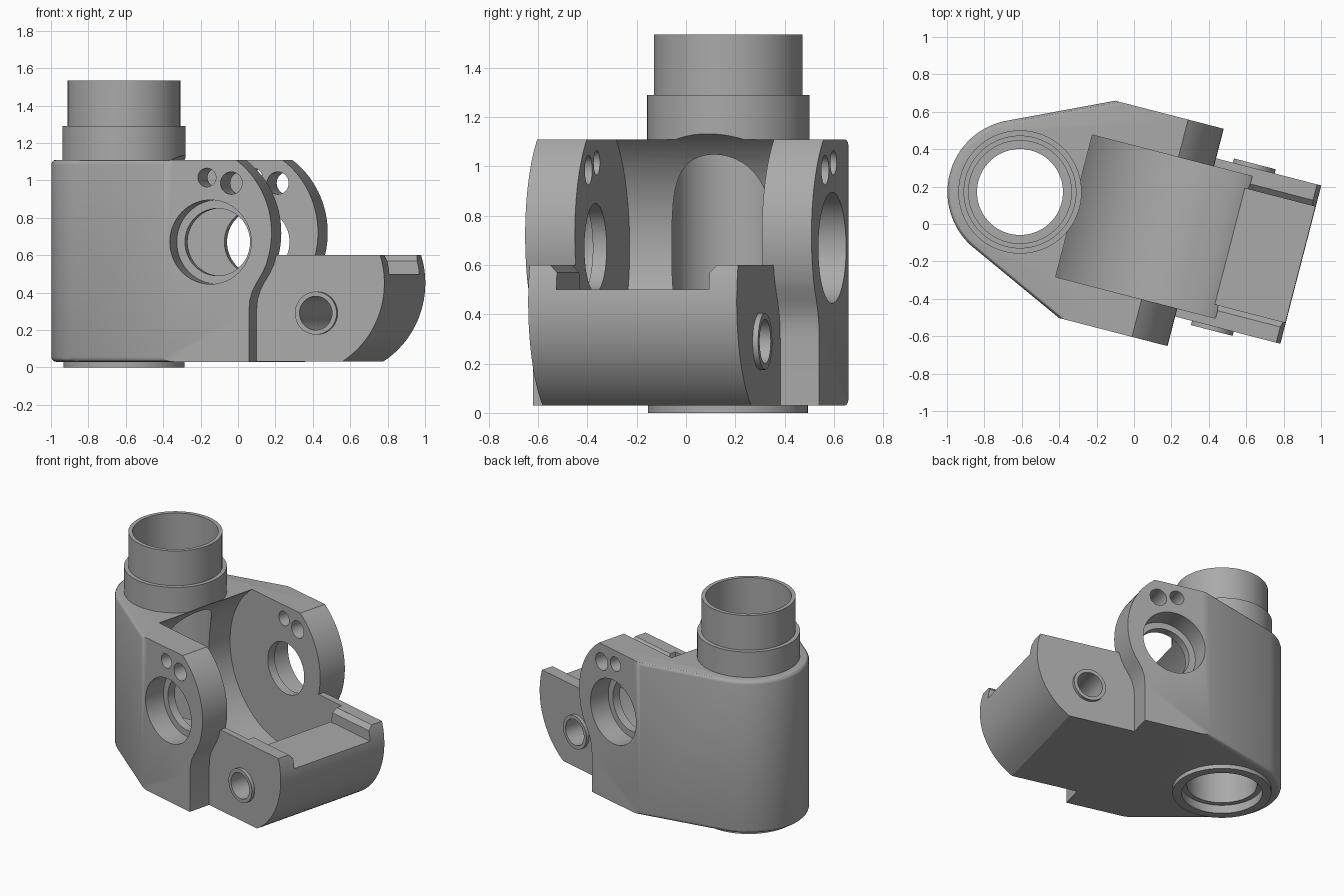
import bpy, bmesh, math
from mathutils import Matrix, Vector

cube = bpy.data.objects.get("Cube")
if cube:
    bpy.data.objects.remove(cube)

metal = bpy.data.materials.new("grey metal")
metal.use_nodes = True
GREY = (0.4, 0.4, 0.4, 1)
metal.diffuse_color = GREY
metal.node_tree.nodes["Principled BSDF"].inputs["Base Color"].default_value = GREY


def prism(name, points, low, high, sideways=False, round_edges=None):
    """Extrude an outline upward (x, y) or sideways along y (x, z)."""
    bm = bmesh.new()
    place = (lambda a, b: (a, low, b)) if sideways else (lambda a, b: (a, b, low))
    face = bm.faces.new([bm.verts.new(place(a, b)) for a, b in points])
    move = Vector((0, high - low, 0) if sideways else (0, 0, high - low))
    new = bmesh.ops.extrude_face_region(bm, geom=[face])["geom"]
    bmesh.ops.translate(bm, vec=move, verts=[g for g in new if isinstance(g, bmesh.types.BMVert)])
    if round_edges:
        edges = [e for e in bm.edges if round_edges(e)]
        bmesh.ops.bevel(bm, geom=edges, offset=0.025, segments=3, profile=0.5, affect='EDGES')
    bmesh.ops.recalc_face_normals(bm, faces=bm.faces)
    mesh = bpy.data.meshes.new(name)
    bm.to_mesh(mesh)
    bm.free()
    ob = bpy.data.objects.new(name, mesh)
    ob.data.materials.append(metal)
    bpy.context.collection.objects.link(ob)
    return ob


def arc(cx, cy, r, start, end, n):
    angles = [math.radians(start + (end - start) * i / n) for i in range(n + 1)]
    return [(cx + r * math.cos(t), cy + r * math.sin(t)) for t in angles]


def disc(name, cx, cy, r, low, high, sideways=False, n=64):
    return prism(name, arc(cx, cy, r, 0, 360, n)[:-1], low, high, sideways)


def combine(target, tool, operation):
    tool.hide_render = True
    mod = target.modifiers.new(operation.lower(), 'BOOLEAN')
    mod.operation, mod.object, mod.solver = operation, tool, 'EXACT'
    bpy.context.view_layer.objects.active = target
    bpy.ops.object.modifier_apply(modifier=mod.name)
    bpy.data.objects.remove(tool)


TUBE = -0.633      # upright bore position
PIVOT = 0.67       # height of the cross bore
FLOOR, TOP = 0.03, 1.11

# Body: round back tapering out to two ears
outline = [(0.4, -0.6), (0.4, 0.6), (-0.262, 0.6)]
outline += arc(TUBE, 0, 0.388, 118, 242, 32) + [(-0.262, -0.6)]


def back_rim(edge):
    a, b = (v.co for v in edge.verts)
    return abs(a.z - b.z) < 0.001 and min(a.x, b.x) < -0.3


housing = prism("knuckle_housing", outline, FLOOR, TOP, round_edges=back_rim)

# Ear side profile: round nose flowing into the straight foot
ear = [(-1.2, -0.1), (0.212, -0.1), (0.212, 0.3), (0.217, 0.36), (0.232, 0.41),
       (0.256, 0.455), (0.284, 0.5), (0.308, 0.55)]
ear += arc(-0.148, 0.72, 0.485, -14, 53.5, 20) + [(0.14, 1.2), (-1.2, 1.2)]
combine(housing, prism("ear_profile", ear, -1, 1, True), 'INTERSECT')

# Front arm with rounded nose, side bosses
arm = [(-0.2, FLOOR)] + arc(0.424, 0.45, 0.494, -58.2, 17.7, 24) + [(-0.2, 0.6)]
combine(housing, prism("front_arm", arm, -0.437, 0.437, True), 'UNION')
combine(housing, disc("arm_boss", 0.545, 0.29, 0.115, -0.46, 0.46, True), 'UNION')

# Upright tube and lower lip
for name, r, low, high in (("lower_lip", 0.325, 0, 0.2),
                           ("tube_collar", 0.33, 1.0, 1.29),
                           ("tube_neck", 0.302, 1.2, 1.535)):
    combine(housing, disc(name, TUBE, 0, r, low, high), 'UNION')

# Cavity between the ears, with the upright bore opening into it
cuts = [disc("cavity", 0, PIVOT, 0.553, -0.392, 0.392, True, 96),
        disc("upright_bore", TUBE, 0, 0.23, -0.1, 1.7),
        disc("upper_counterbore", TUBE, 0, 0.275, 1.2, 1.7),
        disc("lower_counterbore", TUBE, 0, 0.265, -0.1, 0.06),
        disc("cross_bore", 0, PIVOT, 0.18, -0.8, 0.8, True),
        disc("arm_pin_hole", 0.545, 0.29, 0.09, -0.8, 0.8, True, 48),
        disc("small_hole", -0.02, 1.015, 0.05, -0.8, 0.8, True, 32),
        disc("large_hole", 0.115, 0.985, 0.06, -0.8, 0.8, True, 32)]
for side in (-1, 1):
    cuts.append(disc("ear_counterbore", 0, PIVOT, 0.225, side * 0.45, side * 0.8, True))

# Chamfered slot along the top of the arm
slot = [(-0.32, 0.5), (0.32, 0.5), (0.32, 0.57), (0.35, 0.6), (0.35, 0.7),
        (-0.35, 0.7), (-0.35, 0.6), (-0.32, 0.57)]
slot_cut = prism("arm_slot", [(-y, z) for y, z in slot], -1.2, -0.45, True)
slot_cut.data.transform(Matrix.Rotation(math.radians(90), 4, 'Z'))
cuts.append(slot_cut)
for cut in cuts:
    combine(housing, cut, 'DIFFERENCE')

# Turn the casting to its resting angle
turn = Matrix.Rotation(math.radians(-14.5), 4, 'Z')
housing.data.transform(turn @ Matrix.Translation((0, 0.013, 0)))

bpy.ops.object.select_all(action='DESELECT')
housing.select_set(True)
bpy.context.view_layer.objects.active = housing
bpy.ops.object.shade_smooth_by_angle(angle=math.radians(30))
